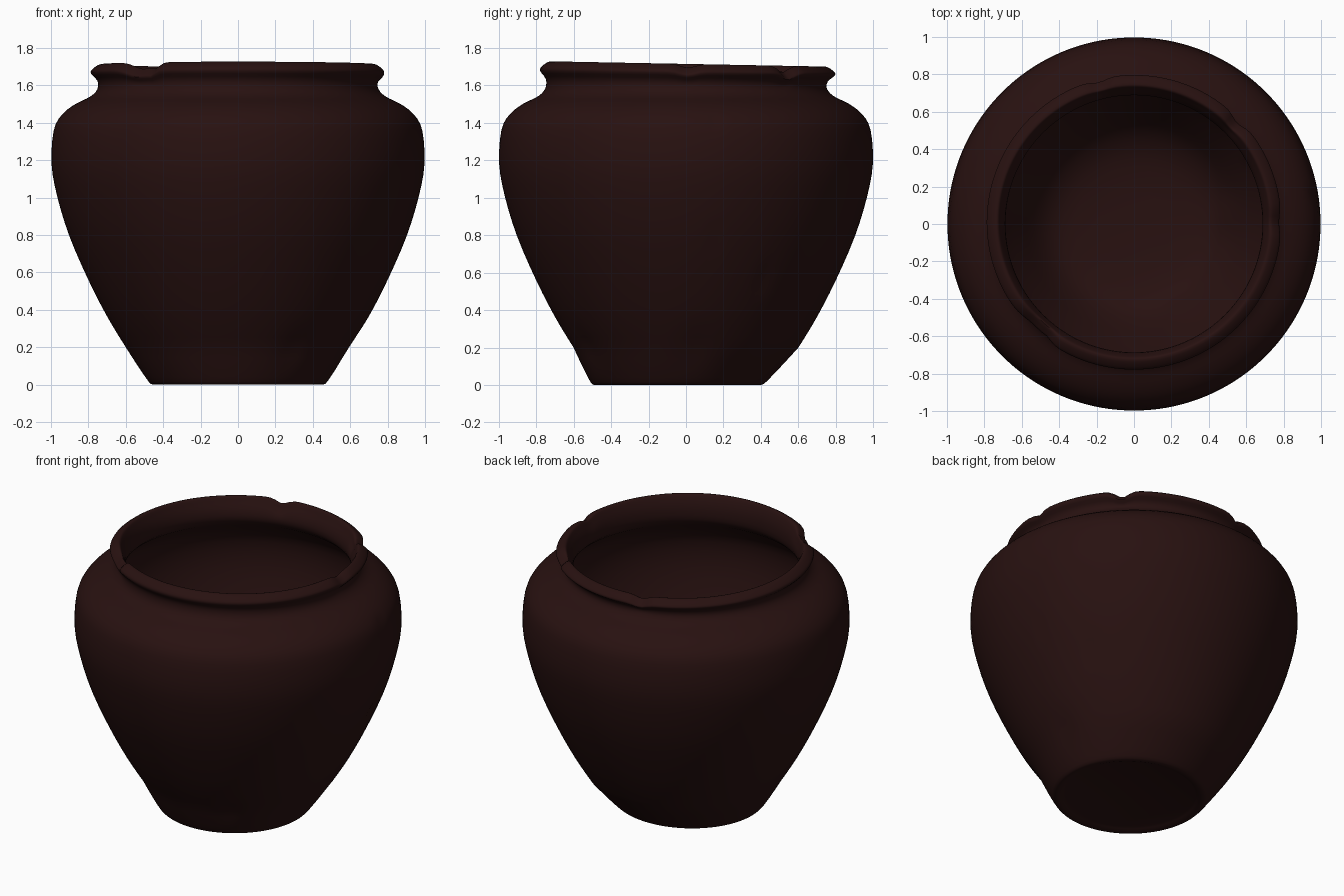
import bpy, bmesh, math
from mathutils import Vector

cube = bpy.data.objects.get("Cube")
if cube:
    bpy.data.objects.remove(cube, do_unlink=True)

SEGMENTS = 144

# Dark fired clay
clay = bpy.data.materials.new("dark_brown_clay")
clay.use_nodes = True
colour = (0.021, 0.0056, 0.0052, 1)
clay.diffuse_color = colour
bsdf = clay.node_tree.nodes["Principled BSDF"]
bsdf.inputs["Base Color"].default_value = colour
bsdf.inputs["Roughness"].default_value = 0.9

# Half section (radius, height): outer wall, rolled rim, inner wall, floor
section = [
    (0.40, 0.015), (0.455, 0.0), (0.495, 0.04), (0.60, 0.20), (0.70, 0.365),
    (0.80, 0.56), (0.90, 0.79), (0.965, 1.00), (0.997, 1.18), (0.985, 1.36),
    (0.94, 1.445), (0.87, 1.50), (0.79, 1.54), (0.752, 1.58), (0.752, 1.625),
    (0.787, 1.665), (0.775, 1.69), (0.735, 1.713), (0.715, 1.69),
    (0.69, 1.62), (0.70, 1.54), (0.80, 1.46), (0.90, 1.36), (0.925, 1.20),
    (0.89, 1.00), (0.82, 0.79), (0.72, 0.56), (0.61, 0.365), (0.50, 0.20),
    (0.38, 0.12), (0.20, 0.09),
]


def smooth_section(points, steps):
    """Catmull-Rom curve through the section points."""
    p = [Vector(q) for q in points]
    p = [p[0]] + p + [p[-1]]
    out = []
    for a, b, c, d in zip(p, p[1:], p[2:], p[3:]):
        for i in range(steps):
            t = i / steps
            out.append(0.5 * (2 * b + (c - a) * t
                              + (2 * a - 5 * b + 4 * c - d) * t ** 2
                              + (3 * b - a - 3 * c + d) * t ** 3))
    return out + [p[-1]]


# Worn places on the rim: angle, half width, depth
chips = [(0, 4, 0.02), (44, 4, 0.035), (104, 4, 0.025), (226, 7, 0.035),
         (233, 3, 0.02)]
# Small pits on the wall: direction angle, height, size, depth
pits = [(9, 1.40, 0.03, 0.012), (10, 0.76, 0.035, 0.015),
        (31, 0.57, 0.035, 0.015), (300, 0.2, 0.08, 0.012),
        (5, 0.2, 0.10, 0.012)]


def weather(r, z, angle):
    """Hand-made unevenness, rim chips and pits."""
    deg = math.degrees(angle)
    c, s = math.cos(angle), math.sin(angle)
    rim = min(max((z - 1.58) / 0.1, 0), 1)
    z -= rim * 0.014 * s
    outer = min(max((r - 0.70) / 0.07, 0), 1)
    for at, width, depth in chips:
        gap = (deg - at + 180) % 360 - 180
        bite = math.exp(-(gap / width) ** 2) * rim * depth
        z -= bite
        r -= bite * 0.7 * outer
    for at, height, size, depth in pits:
        gap = math.radians((deg - at + 180) % 360 - 180) * r
        r -= depth * math.exp(-(gap ** 2 + (z - height) ** 2) / size ** 2)
    foot = max(0, 1 - z / 0.2)
    x, y = r * c, r * s
    y -= foot * (0.035 + 0.02 * max(s, 0))
    return x, y + rim * 0.01, z


# Pot: revolve the section, then close foot and floor
bm = bmesh.new()
rings = []
for r, z in smooth_section(section, 3):
    rings.append([bm.verts.new(weather(r, z, math.tau * i / SEGMENTS))
                  for i in range(SEGMENTS)])
for low, high in zip(rings, rings[1:]):
    for i in range(SEGMENTS):
        j = (i + 1) % SEGMENTS
        bm.faces.new((low[i], low[j], high[j], high[i]))
for ring, z in ((rings[0], 0.018), (rings[-1], 0.085)):
    hub = bm.verts.new((0, -0.03, z))
    for i in range(SEGMENTS):
        bm.faces.new((ring[i], ring[(i + 1) % SEGMENTS], hub))
bmesh.ops.recalc_face_normals(bm, faces=bm.faces)

mesh = bpy.data.meshes.new("pot")
bm.to_mesh(mesh)
bm.free()
mesh.materials.append(clay)
pot = bpy.data.objects.new("pot", mesh)
bpy.context.collection.objects.link(pot)
bpy.context.view_layer.objects.active = pot
pot.select_set(True)
bpy.ops.object.shade_smooth_by_angle(angle=math.radians(50))
